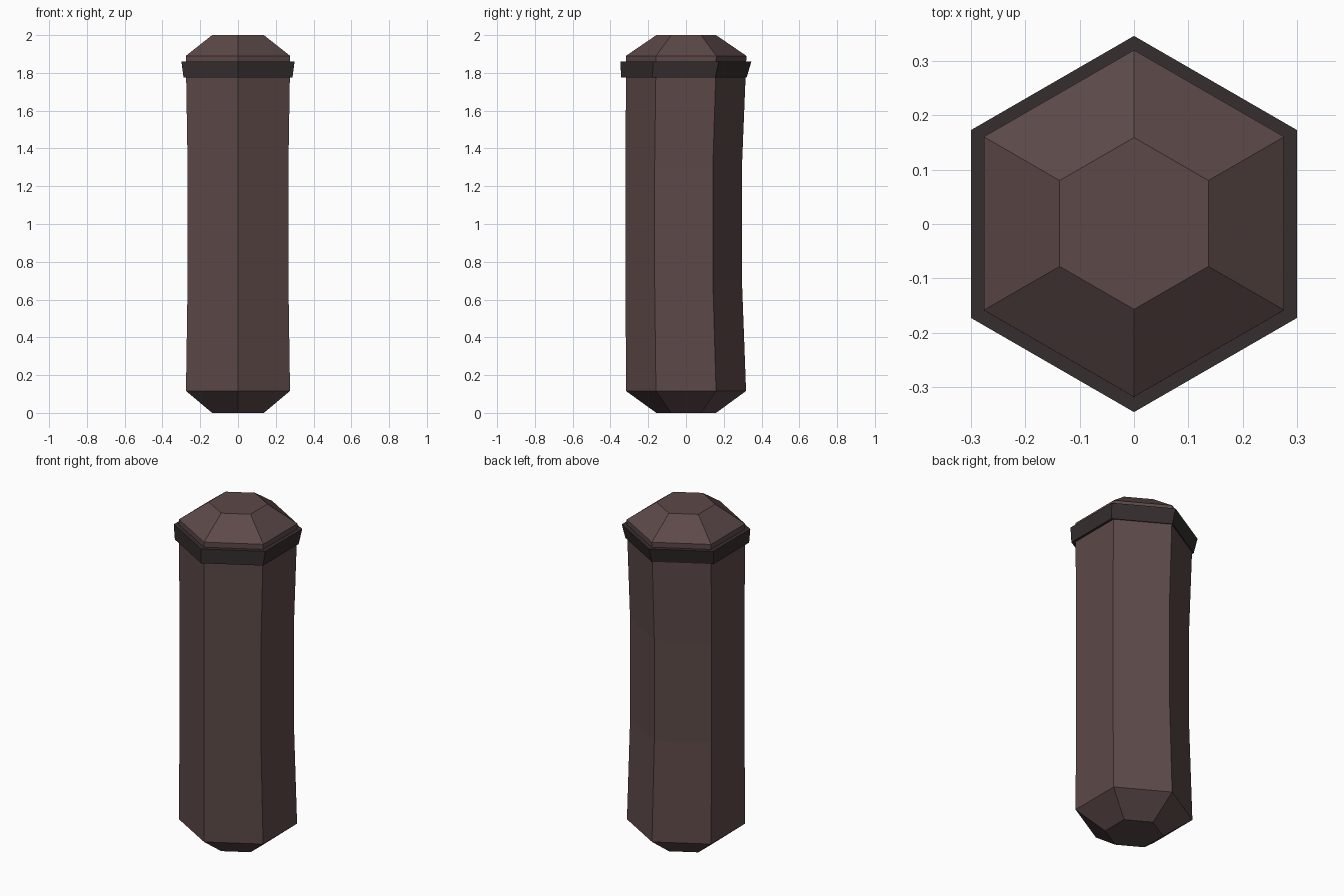
import bpy, bmesh, math

if "Cube" in bpy.data.objects:
    bpy.data.objects.remove(bpy.data.objects["Cube"])


def material(name, rgb):
    m = bpy.data.materials.new(name)
    m.diffuse_color = (*rgb, 1)
    m.use_nodes = True
    m.node_tree.nodes["Principled BSDF"].inputs["Base Color"].default_value = m.diffuse_color
    return m


def hex_loft(name, rings, mat):
    """Loft through hexagon rings given as (z, radius, y offset), capped at both ends."""
    bm = bmesh.new()
    loops = []
    for z, r, oy in rings:
        loops.append([bm.verts.new((r * math.sin(i * math.pi / 3),
                                    r * math.cos(i * math.pi / 3) + oy, z))
                      for i in range(6)])
    for a, b in zip(loops, loops[1:]):
        for i in range(6):
            j = (i + 1) % 6
            bm.faces.new((a[i], a[j], b[j], b[i]))
    bm.faces.new(loops[0])
    bm.faces.new(loops[-1])
    bmesh.ops.recalc_face_normals(bm, faces=bm.faces)
    mesh = bpy.data.meshes.new(name)
    bm.to_mesh(mesh)
    bm.free()
    mesh.materials.append(mat)
    ob = bpy.data.objects.new(name, mesh)
    bpy.context.collection.objects.link(ob)
    return ob


wood = material("dull brown", (0.107, 0.067, 0.065))
dark = material("charcoal brown", (0.037, 0.027, 0.027))

# Slightly waisted and bent shaft with bevelled ends
hex_loft("grip_shaft", [(0, 0.158, 0.001), (0.116, 0.318, 0.0), (0.707, 0.308, -0.012),
                        (1.298, 0.308, -0.012), (1.89, 0.319, 0.001), (2.0, 0.158, 0.001)], wood)

# Flared collar near the top
hex_loft("collar", [(1.775, 0.333, -0.012), (1.86, 0.346, 0.0)], dark)
